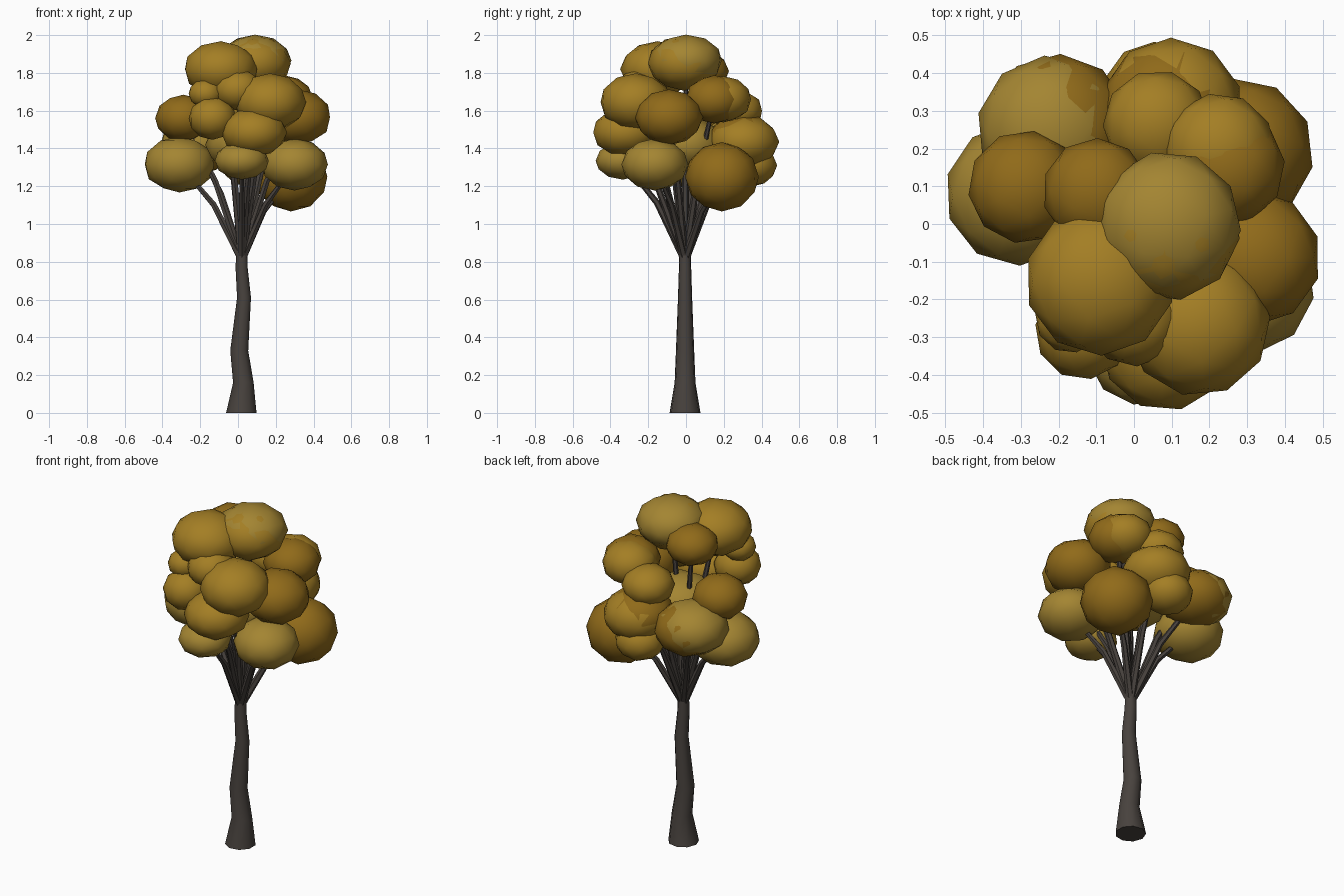
import bpy, bmesh, math, random
from mathutils import Vector

if "Cube" in bpy.data.objects:
    bpy.data.objects.remove(bpy.data.objects["Cube"])

random.seed(4)

def material(name, rgb):
    m = bpy.data.materials.new(name)
    m.diffuse_color = (*rgb, 1)
    m.use_nodes = True
    m.node_tree.nodes["Principled BSDF"].inputs["Base Color"].default_value = m.diffuse_color
    return m

BARK = material("bark", (0.065, 0.055, 0.048))
LEAF = {"d": material("leaf_dark", (0.28, 0.145, 0.010)),
        "m": material("leaf_mid", (0.37, 0.21, 0.018)),
        "p": material("leaf_pale", (0.37, 0.235, 0.032))}

def finish(bm, name, mat, angle):
    me = bpy.data.meshes.new(name)
    bm.to_mesh(me)
    bm.free()
    me.materials.append(mat)
    ob = bpy.data.objects.new(name, me)
    bpy.context.collection.objects.link(ob)
    bpy.ops.object.select_all(action='DESELECT')
    ob.select_set(True)
    bpy.context.view_layer.objects.active = ob
    bpy.ops.object.shade_smooth_by_angle(angle=math.radians(angle))
    return ob

def tube(name, path, sides, flat_rings=False):
    """Tapered tube through (point, radius) pairs."""
    bm = bmesh.new()
    pts = [Vector(p) for p, r in path]
    rings = []
    for i, (p, r) in enumerate(path):
        d = pts[min(i + 1, len(pts) - 1)] - pts[max(i - 1, 0)]
        q = Vector((0, 0, 1)).rotation_difference(Vector((0, 0, 1)) if flat_rings else d)
        rings.append([bm.verts.new(pts[i] + q @ Vector((r * math.cos(a), r * math.sin(a), 0)))
                      for a in (2 * math.pi * (k + 0.5) / sides for k in range(sides))])
    for a, b in zip(rings, rings[1:]):
        for k in range(sides):
            n = (k + 1) % sides
            bm.faces.new((a[k], a[n], b[n], b[k]))
    bm.faces.new(rings[0][::-1])
    bm.faces.new(rings[-1])
    return finish(bm, name, BARK, 50)

# Trunk: flared foot and a gentle sway
tube("trunk", [((0.02, -0.005, 0), 0.083), ((0.03, -0.005, 0.16), 0.056),
               ((0.008, -0.005, 0.33), 0.049), ((0.033, -0.005, 0.61), 0.038),
               ((0.02, -0.005, 0.77), 0.033), ((0.022, -0.005, 0.90), 0.029)], 9, True)

def clump(name, x, y, z, r, h, tone):
    """Low-poly ball, slightly squashed, turned at random."""
    bm = bmesh.new()
    bmesh.ops.create_icosphere(bm, subdivisions=2, radius=1.02)
    turn = random.uniform(0, math.tau)
    c, s = math.cos(turn), math.sin(turn)
    for v in bm.verts:
        a, b, w = v.co
        v.co = (x + r * (a * c - b * s), y + r * (a * s + b * c), z + h * w)
    finish(bm, name, LEAF[tone], 60)

# Foliage clumps on branches: x, y, z, horizontal radius, vertical radius, tone
carried = [
    (0.09, 0.00, 1.865, 0.19, 0.135, "p"),
    (-0.09, -0.15, 1.82, 0.195, 0.145, "m"),
    (-0.10, 0.085, 1.81, 0.14, 0.11, "d"),
    (0.06, 0.265, 1.60, 0.14, 0.11, "m"),
    (0.245, 0.15, 1.66, 0.152, 0.125, "d"),
    (0.10, 0.305, 1.435, 0.185, 0.14, "m"),
    (0.28, 0.19, 1.25, 0.193, 0.18, "d"),
    (0.315, -0.09, 1.565, 0.177, 0.145, "d"),
    (0.17, -0.265, 1.645, 0.188, 0.15, "m"),
    (0.30, -0.165, 1.315, 0.175, 0.135, "p"),
    (0.085, -0.32, 1.485, 0.172, 0.127, "m"),
    (0.02, -0.335, 1.335, 0.142, 0.098, "p"),
    (-0.29, 0.098, 1.56, 0.147, 0.122, "d"),
    (-0.31, 0.08, 1.315, 0.187, 0.145, "p"),
    (-0.22, 0.25, 1.42, 0.193, 0.145, "p"),
]
# Filler clumps that sit between or just inside the others
filler = [
    (0.09, -0.012, 1.852, 0.188, 0.143, "m"),
    (0.225, 0.197, 1.66, 0.147, 0.12, "m"),
    (0.09, 0.298, 1.445, 0.18, 0.138, "d"),
    (0.055, 0.345, 1.31, 0.135, 0.11, "m"),
    (-0.203, 0.257, 1.412, 0.19, 0.145, "d"),
    (0.0, -0.245, 1.71, 0.13, 0.108, "m"),
    (-0.135, -0.285, 1.56, 0.125, 0.112, "m"),
    (-0.17, -0.25, 1.69, 0.09, 0.078, "m"),
    (0.03, 0.0, 1.42, 0.20, 0.145, "p"),
]

fork = Vector((0.02, -0.005, 0.81))
for i, spec in enumerate(carried, 1):
    clump(f"leaf_clump_{i:02d}", *spec)
    # Branch from the fork into the clump
    end = Vector(spec[:3])
    mid = fork.lerp(end, 0.5) + Vector(((0.02 - end.x) * 0.05, -end.y * 0.05, 0.04))
    tube(f"branch_{i:02d}", [(fork, 0.022), (mid, 0.017), (end, 0.010)], 6)

for i, spec in enumerate(filler, 1):
    clump(f"leaf_filler_{i:02d}", *spec)
